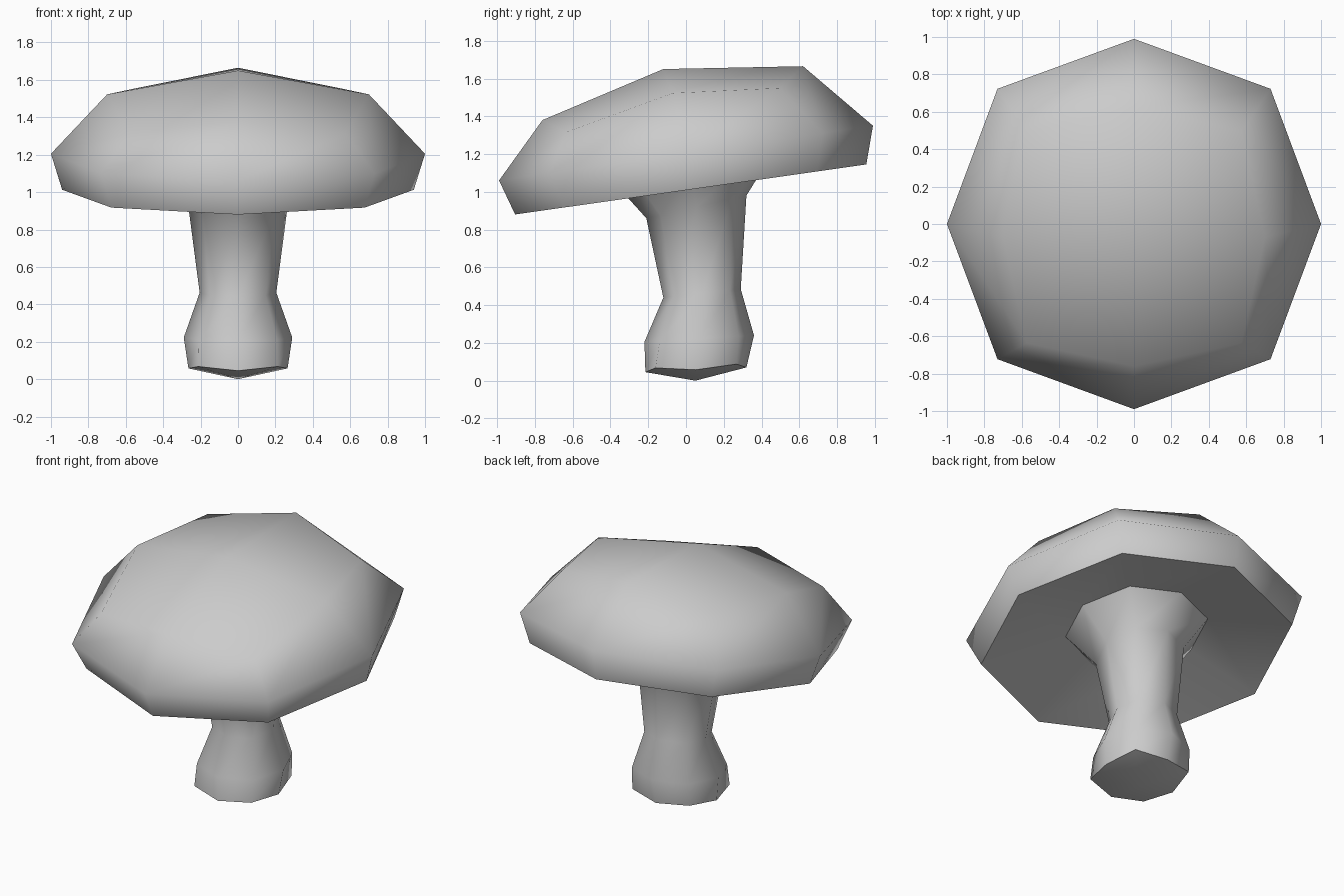
import bpy, bmesh, math
from mathutils import Vector

default = bpy.data.objects.get("Cube")
if default:
    bpy.data.objects.remove(default, do_unlink=True)


def material(name, rgb):
    mat = bpy.data.materials.new(name)
    mat.use_nodes = True
    mat.diffuse_color = (*rgb, 1)
    mat.node_tree.nodes["Principled BSDF"].inputs["Base Color"].default_value = (*rgb, 1)
    return mat


def ring(bm, front, back, rx, diag=0.72, lift=0.0):
    """Eight-sided tilted ring, spanning front (y, z) to back (y, z)."""
    f, b = Vector((0, *front)), Vector((0, *back))
    centre, half = (f + b) / 2, (b - f) / 2
    verts = []
    for i in range(8):
        a = i * math.pi / 4
        corner = i % 2
        cx, cy = math.cos(a), math.sin(a)
        if corner:
            cx, cy = math.copysign(diag, cx), math.copysign(diag, cy)
        p = centre + half * cy + Vector((rx * cx, 0, lift * corner))
        verts.append(bm.verts.new(p))
    return verts


def close(bm, loop, y, z):
    """Close a ring with four quads meeting at a middle point."""
    tip = bm.verts.new((0, y, z))
    for i in range(0, 8, 2):
        bm.faces.new((tip, loop[i], loop[i + 1], loop[(i + 2) % 8]))


bm = bmesh.new()
rings = [
    # stem: foot, bulge, waist, neck and flare
    ring(bm, (-0.215, 0.045), (0.32, 0.07), 0.265, 0.8, 0.02),
    ring(bm, (-0.22, 0.205), (0.36, 0.24), 0.29),
    ring(bm, (-0.12, 0.44), (0.29, 0.485), 0.205),
    ring(bm, (-0.21, 0.86), (0.32, 0.98), 0.265),
    ring(bm, (-0.40, 1.07), (0.45, 1.19), 0.43),
    # cap: rim, widest edge and shoulder
    ring(bm, (-0.905, 0.88), (0.955, 1.145), 0.94),
    ring(bm, (-0.99, 1.06), (0.99, 1.35), 1.0, 0.73),
    ring(bm, (-0.76, 1.38), (0.62, 1.665), 0.70, 0.82, -0.09),
]
for low, high in zip(rings, rings[1:]):
    for i in range(8):
        j = (i + 1) % 8
        bm.faces.new((low[i], low[j], high[j], high[i]))
close(bm, rings[0], 0.05, 0.0)
close(bm, rings[-1], -0.12, 1.65)
bmesh.ops.recalc_face_normals(bm, faces=bm.faces)

mesh = bpy.data.meshes.new("mushroom")
bm.to_mesh(mesh)
bm.free()
mushroom = bpy.data.objects.new("mushroom", mesh)
bpy.context.collection.objects.link(mushroom)
mesh.materials.append(material("pale_grey", (0.6, 0.6, 0.6)))

# smooth shading, with the cap rim kept crisp
bpy.ops.object.select_all(action="DESELECT")
mushroom.select_set(True)
bpy.context.view_layer.objects.active = mushroom
bpy.ops.object.shade_smooth_by_angle(angle=math.radians(65))
